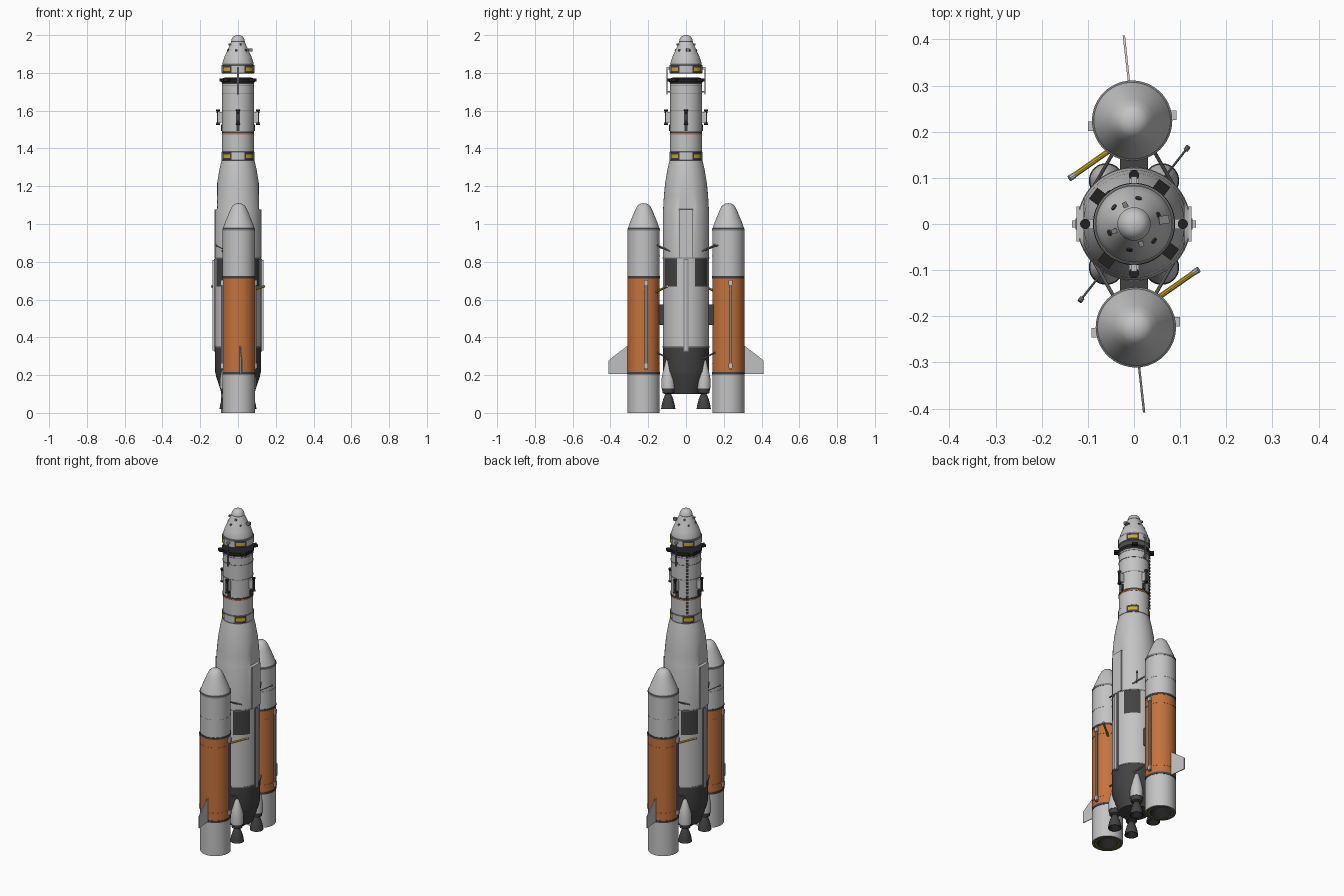
import bpy, bmesh, math
from math import cos, sin, pi, radians
from mathutils import Vector, Matrix

if "Cube" in bpy.data.objects:
    bpy.data.objects.remove(bpy.data.objects["Cube"])

def material(name, c):
    m = bpy.data.materials.new(name)
    m.diffuse_color = (*c, 1)
    m.use_nodes = True
    m.node_tree.nodes["Principled BSDF"].inputs["Base Color"].default_value = m.diffuse_color
    return m

LIGHT, DARK, ORANGE, YELLOW, GREY, BLACK = range(6)
MATS = [material("light_grey", (.55, .55, .55)), material("dark_grey", (.055, .055, .055)),
        material("tank_orange", (.56, .17, .045)), material("yellow", (.62, .42, .02)),
        material("mid_grey", (.22, .22, .22)), material("black", (.015, .015, .015))]

def finish(name, bm, smooth=True):
    me = bpy.data.meshes.new(name)
    bm.to_mesh(me)
    bm.free()
    for m in MATS:
        me.materials.append(m)
    ob = bpy.data.objects.new(name, me)
    bpy.context.collection.objects.link(ob)
    if smooth:
        bpy.ops.object.select_all(action='DESELECT')
        ob.select_set(True)
        bpy.context.view_layer.objects.active = ob
        bpy.ops.object.shade_smooth_by_angle(angle=radians(28))
    return ob

def lathe(name, prof, loc=(0, 0, 0), segs=64, rule=None, shape=None):
    """Spin (r, z, material of the band above) round z; rule recolours by (azimuth, z)."""
    bm = bmesh.new()
    rings = []
    for r, z, _ in prof:
        n = 1 if r == 0 else segs
        rings.append([bm.verts.new((r * cos(2 * pi * i / segs), r * sin(2 * pi * i / segs), z)) for i in range(n)])
    for k in range(len(prof) - 1):
        a, b = rings[k], rings[k + 1]
        for i in range(segs):
            j = (i + 1) % segs
            vs = [a[i % len(a)], a[j % len(a)], b[j % len(b)], b[i % len(b)]]
            f = bm.faces.new(list(dict.fromkeys(vs)))
            f.material_index = prof[k][2]
            if rule:
                az = 360 * (i + .5) / segs
                new = rule(az, (prof[k][1] + prof[k + 1][1]) / 2)
                f.material_index = f.material_index if new is None else new
    if shape:
        for v in bm.verts:
            shape(v)
    bmesh.ops.translate(bm, verts=bm.verts, vec=loc)
    return finish(name, bm)

def box(name, loc, size, mat, rot=0):
    bm = bmesh.new()
    bmesh.ops.create_cube(bm, size=1, matrix=Matrix.Translation(loc) @ Matrix.Rotation(radians(rot), 4, 'Z') @ Matrix.Diagonal((*size, 1)))
    for f in bm.faces:
        f.material_index = mat
    return finish(name, bm, False)

def radial_box(name, r, az, z, size, mat):
    a = radians(az)
    return box(name, (r * cos(a), r * sin(a), z), size, mat, az)

def rod(name, p, q, r, mat):
    p, q = Vector(p), Vector(q)
    bm = bmesh.new()
    d = q - p
    bmesh.ops.create_cone(bm, cap_ends=True, segments=10, radius1=r, radius2=r, depth=d.length,
                          matrix=Matrix.Translation((p + q) / 2) @ d.to_track_quat('Z', 'Y').to_matrix().to_4x4())
    for f in bm.faces:
        f.material_index = mat
    return finish(name, bm)

def off_diag(az):          # angular distance from the nearest 45-degree diagonal
    return abs((az % 90) - 45)

# Core stage: dark skirt, four dark panels, tapering shoulder flattened on both sides
def core_rule(az, z):
    return DARK if .67 < z < .82 and off_diag(az) < 22.5 else None

def flatten(v):
    if v.co.z > 1.079:
        v.co.x = max(-.11, min(.11, v.co.x))

lathe("core_stage", [(0, .1, DARK), (.085, .1, DARK), (.115, .19, DARK), (.122, .22, DARK), (.122, .35, LIGHT),
      (.122, .67, LIGHT), (.122, .82, LIGHT), (.122, 1.075, LIGHT), (.121, 1.08, LIGHT), (.117, 1.15, LIGHT),
      (.110, 1.22, LIGHT), (.098, 1.29, LIGHT), (.088, 1.335, LIGHT), (0, 1.335, LIGHT)],
      rule=core_rule, shape=flatten)
for z in (.35, .82):
    lathe("core_seam", [(.121, z - .003, GREY), (.1235, z - .003, GREY), (.1235, z + .003, GREY), (.121, z + .003, GREY)])

# Marked collars with four yellow plates framed in dark
def collar(name, z0, z1):
    h = z1 - z0
    def rule(az, z):
        d = off_diag(az)
        if d < 17 and z0 + .25 * h < z < z1 - .25 * h:
            return YELLOW
        return DARK if d < 23 and z0 + .1 * h < z < z1 - .1 * h else None
    lathe(name, [(0, z0, LIGHT), (.084, z0, GREY), (.088, z0 + .003, LIGHT)]
          + [(.088, z0 + h * t, LIGHT) for t in (.15, .3, .7, .85)]
          + [(.088, z1 - .003, GREY), (.084, z1, LIGHT), (0, z1, LIGHT)], rule=rule)

collar("lower_collar", 1.335, 1.383)
collar("upper_collar", 1.797, 1.842)

# Service module with seams
lathe("service_module", [(0, 1.38, LIGHT), (.084, 1.38, LIGHT), (.084, 1.745, DARK), (.089, 1.752, BLACK),
      (.089, 1.768, BLACK), (.07, 1.775, BLACK), (0, 1.775, BLACK)])
for z, m, h in ((1.478, ORANGE, .003), (1.487, DARK, .004), (1.60, GREY, .0015), (1.69, GREY, .0015), (1.735, GREY, .002)):
    lathe("module_seam", [(.083, z - h, m), (.0858, z - h, m), (.0858, z + h, m), (.083, z + h, m)])

# Capsule with rounded cap, hatch, portholes
lathe("capsule", [(0, 1.842, LIGHT), (.083, 1.842, GREY), (.083, 1.850, LIGHT), (.072, 1.885, LIGHT), (.035, 1.965, GREY),
      (.036, 1.968, LIGHT), (.033, 1.98, LIGHT), (.025, 1.992, LIGHT), (.013, 1.999, LIGHT), (0, 2, LIGHT)])
for az in range(20, 380, 60):
    a = radians(az)
    n = Vector((cos(a) * .91, sin(a) * .91, .42))
    c = Vector((cos(a) * .0555, sin(a) * .0555, 1.92))
    rod("porthole", c - n * .004, c + n * .003, .007, DARK)
radial_box("capsule_sensor", .066, 8, 1.922, (.022, .018, .016), GREY)
for az in (115, 200, 290):
    radial_box("capsule_fitting", .046, az, 1.95, (.012, .01, .01), GREY)

# Thruster pods, on the four sides of the module
for az in (0, 90, 180, 270):
    radial_box("thruster_pod", .094, az, 1.565, (.026, .022, .055), LIGHT)
    a = radians(az)
    c = Vector((cos(a), sin(a), 0))
    for s in (-1, 1):
        lathe("thruster_nozzle", [(.004, s * .015, BLACK), (.011, s * .04, BLACK), (0, s * .04, BLACK)],
              (c.x * .106, c.y * .106, 1.565), 16)
    radial_box("thruster_plate", .108, az, 1.565, (.004, .014, .045), DARK)
    radial_box("pod_bracket", .087, az, 1.51, (.008, .016, .035), DARK)
# Dark latch boxes below the capsule and the two side arms
for az in (53, 143, 233, 323):
    radial_box("latch_box", .097, az, 1.762, (.028, .03, .014), BLACK)
for s in (-1, 1):
    box("umbilical_arm", (0, s * .1, 1.755), (.008, .006, .14), GREY)
    box("umbilical_top", (0, s * .094, 1.825), (.012, .018, .012), LIGHT)
    box("umbilical_foot", (0, s * .09, 1.70), (.008, .018, .008), GREY)
# Dashed cable ladder up the module
for i in range(18):
    radial_box("ladder_rung", .087, 130, 1.40 + i * .02, (.008, .014, .010), DARK)

# Engines and their conical fairings
for sx in (-1, 1):
    radial_box("core_raceway", .126, 90 - 90 * sx, .57, (.016, .016, .48), LIGHT)
    radial_box("raceway_base", .123, 90 - 90 * sx, .57, (.008, .024, .49), GREY)
    radial_box("side_panel", .1215, 90 - 90 * sx, .95, (.006, .075, .255), LIGHT)
    for sy in (-1, 1):
        p = (sx * .06, sy * .094, 0)
        lathe("engine_bell", [(0, .08, BLACK), (.012, .08, BLACK), (.034, .02, BLACK), (.038, .02, DARK), (.034, .045, DARK),
              (.026, .075, DARK), (.015, .1, DARK), (.03, .105, DARK), (.033, .13, DARK), (0, .13, DARK)], p, 32)
        lathe("engine_fairing", [(0, .13, LIGHT), (.036, .13, LIGHT), (.036, .175, LIGHT), (.03, .21, LIGHT), (.014, .275, LIGHT), (0, .295, LIGHT)], p, 32)

# Side boosters; the whole arrangement repeats under a half turn
for s in (1, -1):
    def at(x, y, z):
        return (s * x, s * y, z)
    loc = at(-.004, .224, 0)
    R = .085
    prof = [(0, .1, BLACK), (.045, .1, BLACK), (.06, .0, YELLOW), (.066, 0, DARK), (.078, 0, GREY), (R, 0, LIGHT),
            (R, .203, DARK), (.087, .203, DARK), (.087, .216, DARK), (R, .216, ORANGE), (R, .712, DARK),
            (.087, .712, DARK), (.087, .724, DARK), (R, .724, LIGHT), (R, .965, GREY), (.087, .965, GREY), (.087, .976, GREY),
            (.083, .978, LIGHT), (.072, 1.01, LIGHT), (.048, 1.068, LIGHT), (.035, 1.094, LIGHT), (.024, 1.104, LIGHT), (.012, 1.109, LIGHT), (0, 1.11, LIGHT)]
    lathe("booster", prof, loc)
    for z, m in ((.26, ORANGE), (.66, ORANGE), (.83, LIGHT)):
        lathe("booster_seam", [(R, z - .002, m), (R + .0012, z - .002, m), (R + .0012, z + .002, m), (R, z + .002, m)], loc)
    # Raceways on both sides of the booster
    for t in (-1, 1):
        x, y = -.004 + t * .087, .224 + t * .012
        box("booster_raceway", at(x, y, .465), (.012, .014, .47), GREY)
        for z in (.25, .69):
            box("raceway_end", at(x, y, z), (.018, .02, .025), LIGHT)
    # Swept fin
    bm = bmesh.new()
    out = [(.30, .207), (.409, .207), (.409, .278), (.385, .298), (.31, .355), (.30, .355)]
    sides = [[bm.verts.new(at(-.01 - (y - .3) * .11 + o, y, z)) for y, z in out] for o in (-.0025, .0025)]
    bm.faces.new(sides[0])
    bm.faces.new(sides[1][::-1])
    for i in range(len(out)):
        j = (i + 1) % len(out)
        bm.faces.new((sides[0][i], sides[1][i], sides[1][j], sides[0][j]))
    bmesh.ops.recalc_face_normals(bm, faces=bm.faces)
    finish("fin", bm, False)
    # Attachment block, struts, yellow boom and grey antenna
    box("attach_block", at(0, .13, .52), (.06, .03, .11), DARK)
    for z in (.3, .87):
        for t in (-1, 1):
            rod("booster_strut", at(t * .085, .085, z - .015), at(t * .045, .155, z + .02), .004, GREY)
    rod("yellow_boom", at(-.055, .158, .64), at(-.132, .104, .668), .006, YELLOW)
    rod("boom_tip", at(-.130, .105, .667), at(-.140, .099, .671), .007, LIGHT)
    rod("antenna", at(.065, .1, .86), at(.115, .164, .885), .0025, GREY)
    rod("antenna_tip", at(.112, .16, .884), at(.118, .168, .887), .0055, GREY)
